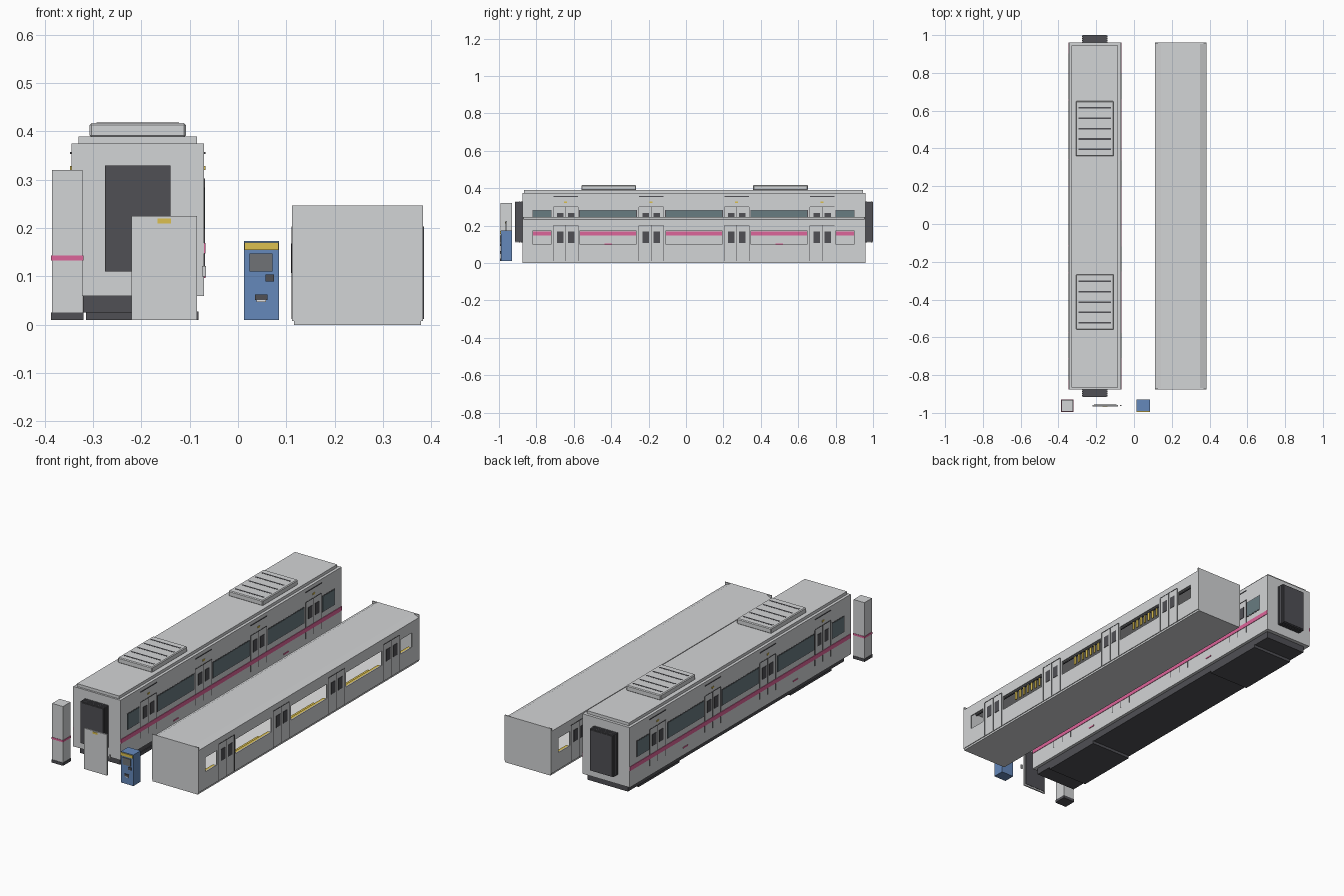
import bpy, bmesh

cube = bpy.data.objects.get("Cube")
if cube:
    bpy.data.objects.remove(cube, do_unlink=True)


def material(name, r, g, b):
    m = bpy.data.materials.new(name)
    m.use_nodes = True
    m.diffuse_color = (r, g, b, 1)
    m.node_tree.nodes["Principled BSDF"].inputs["Base Color"].default_value = (r, g, b, 1)
    return m


steel = material("brushed steel", 0.65, 0.66, 0.67)
dark = material("dark grey", 0.08, 0.08, 0.09)
glass = material("teal glass", 0.14, 0.2, 0.22)
pink = material("pink", 0.72, 0.13, 0.32)
yellow = material("yellow", 0.72, 0.53, 0.08)
blue = material("blue", 0.13, 0.25, 0.5)
white = material("interior white", 0.88, 0.88, 0.88)
grey = material("screen grey", 0.16, 0.17, 0.18)


def finish(name, bm, mat):
    bmesh.ops.recalc_face_normals(bm, faces=bm.faces)
    mesh = bpy.data.meshes.new(name)
    bm.to_mesh(mesh)
    bm.free()
    mesh.materials.append(mat)
    ob = bpy.data.objects.new(name, mesh)
    bpy.context.scene.collection.objects.link(ob)
    return ob


def add_box(bm, x0, x1, y0, y1, z0, z1):
    for v in bmesh.ops.create_cube(bm, size=1)["verts"]:
        v.co = (x1 if v.co.x > 0 else x0, y1 if v.co.y > 0 else y0, z1 if v.co.z > 0 else z0)


def boxes(name, mat, specs):
    bm = bmesh.new()
    for s in specs:
        add_box(bm, *s)
    return finish(name, bm, mat)


def box(name, mat, *spec):
    return boxes(name, mat, [spec])


def extrude_y(name, mat, profile, y0, y1):
    bm = bmesh.new()
    f = bm.faces.new([bm.verts.new((x, y0, z)) for x, z in profile])
    r = bmesh.ops.extrude_face_region(bm, geom=[f])
    moved = [v for v in r["geom"] if isinstance(v, bmesh.types.BMVert)]
    bmesh.ops.translate(bm, verts=moved, vec=(0, y1 - y0, 0))
    return finish(name, bm, mat)


# Shared layout along the length of both cars
BACK, FRONT = 0.96, -0.875
MID = (BACK + FRONT) / 2
doors = [MID + k * 0.457 for k in (-1.5, -0.5, 0.5, 1.5)]
windows = [(-0.818, -0.722), (-0.567, -0.267), (-0.107, 0.193), (0.348, 0.647), (0.802, 0.898)]


def plates(x, side, ranges, t=0.003):
    """Thin plates on a side wall at x; ranges hold y0, y1, z0, z1."""
    a, b = sorted((x - side * 0.002, x + side * t))
    return [(a, b, *r) for r in ranges]


def side_fittings(car, x, side, lift):
    """Doors with panes, seams and lintels."""
    panes, seams = [], []
    for d in doors:
        for s in (-1, 1):
            c = d + s * 0.029
            panes.append((c - 0.017, c + 0.017, 0.107 + lift, 0.168 + lift))
            e = d + s * 0.066
            seams.append((e - 0.0012, e + 0.0012, 0.012 + lift, 0.2 + lift))
        seams.append((d - 0.0015, d + 0.0015, 0.012 + lift, 0.2 + lift))
        seams.append((d - 0.066, d + 0.066, 0.2 + lift, 0.203 + lift))
    boxes(car + "_door_panes", dark, plates(x, side, panes, 0.002))
    boxes(car + "_door_seams", dark, plates(x, side, seams, 0.0015))


# Passenger car body
L, R = -0.345, -0.07
CX = (L + R) / 2
box("car_body", steel, L, R, FRONT, BACK, 0.06, 0.375)
box("car_roof", steel, L + 0.015, R - 0.015, FRONT + 0.01, BACK - 0.015, 0.37, 0.39)
box("underframe", dark, L + 0.024, R - 0.016, FRONT + 0.02, BACK - 0.02, 0.025, 0.062)
for label, y in (("front", MID - 0.63), ("rear", MID + 0.63)):
    box(label + "_bogie", dark, L + 0.03, R - 0.012, y - 0.17, y + 0.17, 0.01, 0.027)

for label, x, side in (("car_left", R, 1), ("car_right", L, -1)):
    side_fittings(label, x, side, 0.1)
    frames = [(a - 0.004, b + 0.004, 0.198, 0.284) for a, b in windows]
    boxes(label + "_window_frames", dark, plates(x, side, frames, 0.001))
    boxes(label + "_windows", glass, plates(x, side, [(a, b, 0.202, 0.28) for a, b in windows], 0.002))
    boxes(label + "_stripe", pink, plates(x, side, [(FRONT, BACK, 0.147, 0.169)], 0.0025))
    boxes(label + "_tags", pink,
          plates(x, side, [(MID + s * 0.457 - 0.02, MID + s * 0.457 + 0.02, 0.097, 0.103) for s in (-1, 1)]))
    boxes(label + "_door_lamps", yellow, plates(x, side, [(d - 0.008, d + 0.008, 0.32, 0.328) for d in doors]))
    boxes(label + "_door_lintels", dark, plates(x, side, [(d - 0.066, d + 0.066, 0.353, 0.357) for d in doors]))

# Gangway bellows at both ends
for label, wall, out in (("front", FRONT, -1), ("rear", BACK, 1)):
    ribs = []
    for i in range(4):
        a, b = sorted((wall + out * i * 0.01, wall + out * (i * 0.01 + 0.007)))
        ribs.append((CX - 0.068, CX + 0.068, a, b, 0.11, 0.33))
    a, b = sorted((wall - out * 0.005, wall + out * 0.04))
    ribs.append((CX - 0.063, CX + 0.063, a, b, 0.115, 0.325))
    boxes(label + "_gangway", dark, ribs)

# Roof cooling units with slots
for label, y in (("front", -0.413), ("rear", 0.505)):
    unit = box(label + "_cooler", steel, CX - 0.1, CX + 0.1, y - 0.146, y + 0.146, 0.388, 0.417)
    bev = unit.modifiers.new("soft_edge", "BEVEL")
    bev.width, bev.segments = 0.004, 1
    boxes(label + "_cooler_slots", dark,
          [(CX - 0.085, CX + 0.085, y + k * 0.055 - 0.004, y + k * 0.055 + 0.004, 0.41, 0.418)
           for k in range(-2, 3)])

# Interior section: shell with open windows
SL, SR = 0.112, 0.383
SC = (SL + SR) / 2


def window_wall(name, x, inward):
    ys = sorted([FRONT, BACK] + [y for w in windows for y in w])
    zs = [0.01, 0.099, 0.174, 0.232]
    bm = bmesh.new()
    grid = [[bm.verts.new((x, y, z)) for z in zs] for y in ys]
    for i in range(len(ys) - 1):
        for j in range(len(zs) - 1):
            if j == 1 and (ys[i], ys[i + 1]) in windows:
                continue
            bm.faces.new((grid[i][j], grid[i + 1][j], grid[i + 1][j + 1], grid[i][j + 1]))
    ob = finish(name, bm, steel)
    facing = ob.data.polygons[0].normal.x
    sol = ob.modifiers.new("thickness", "SOLIDIFY")
    sol.thickness = 0.006
    sol.offset = 1 if facing * inward > 0 else -1


window_wall("section_left_wall", SR, -1)
window_wall("section_right_wall", SL, 1)
for label, x, side in (("section_left", SR, 1), ("section_right", SL, -1)):
    side_fittings(label, x, side, 0)
extrude_y("section_roof", steel,
          [(SL, 0.232), (SL + 0.03, 0.247), (SR - 0.033, 0.247), (SR, 0.232)], FRONT, BACK)
for label, a, b in (("front", FRONT, FRONT + 0.006), ("rear", BACK - 0.006, BACK)):
    box("section_" + label + "_wall", steel, SL, SR, a, b, 0.008, 0.247)
box("section_base", steel, SL + 0.004, SR - 0.004, FRONT, BACK, 0, 0.012)
box("section_floor", white, SL + 0.006, SR - 0.006, FRONT + 0.006, BACK - 0.006, 0.012, 0.014)

# Benches below the windows
for label, x, inward in (("left", SR - 0.007, -1), ("right", SL + 0.007, 1)):
    seats = []
    for a, b in windows:
        for depth, z0, z1 in ((0.075, 0.03, 0.055), (0.015, 0.055, 0.096)):
            x0, x1 = sorted((x, x + inward * depth))
            seats.append((x0, x1, a, b, z0, z1))
    boxes(label + "_benches", yellow, seats)

# Overhead rails with hand straps
for label, x in (("left", SC + 0.06), ("right", SC - 0.06)):
    box(label + "_strap_rail", dark, x - 0.003, x + 0.003, FRONT + 0.01, BACK - 0.01, 0.222, 0.228)
    straps = []
    for a, b in windows:
        n = max(2, round((b - a) / 0.03))
        for i in range(n):
            y = a + (i + 0.5) * (b - a) / n
            straps.append((x - 0.002, x + 0.002, y - 0.007, y + 0.007, 0.18, 0.224))
    boxes(label + "_hand_straps", yellow, straps)

# Platform pillar
box("pillar", steel, -0.385, -0.322, -0.993, -0.931, 0.02, 0.32)
box("pillar_base", dark, -0.387, -0.32, -0.995, -0.929, 0.01, 0.025)
box("pillar_band", pink, -0.387, -0.32, -0.995, -0.929, 0.133, 0.143)

# Loose door leaf
box("door_leaf", steel, -0.22, -0.085, -0.966, -0.958, 0.01, 0.225)
box("door_leaf_back", dark, -0.212, -0.093, -0.96, -0.956, 0.018, 0.217)
box("door_leaf_label", yellow, -0.167, -0.139, -0.968, -0.964, 0.21, 0.22)
box("door_button", steel, -0.075, -0.066, -0.964, -0.958, 0.1, 0.122)

# Ticket machine
FY = -0.99
box("ticket_machine", blue, 0.012, 0.085, FY, -0.93, 0.01, 0.173)
for part, mat, x0, x1, z0, z1 in (
        ("header", yellow, 0.013, 0.084, 0.155, 0.17),
        ("screen", grey, 0.024, 0.071, 0.11, 0.147),
        ("coin_slot", dark, 0.057, 0.075, 0.09, 0.104),
        ("ticket_slot", dark, 0.035, 0.061, 0.051, 0.063),
        ("ticket_tray", white, 0.038, 0.058, 0.047, 0.051)):
    box("machine_" + part, mat, x0, x1, FY - 0.004, FY + 0.001, z0, z1)
